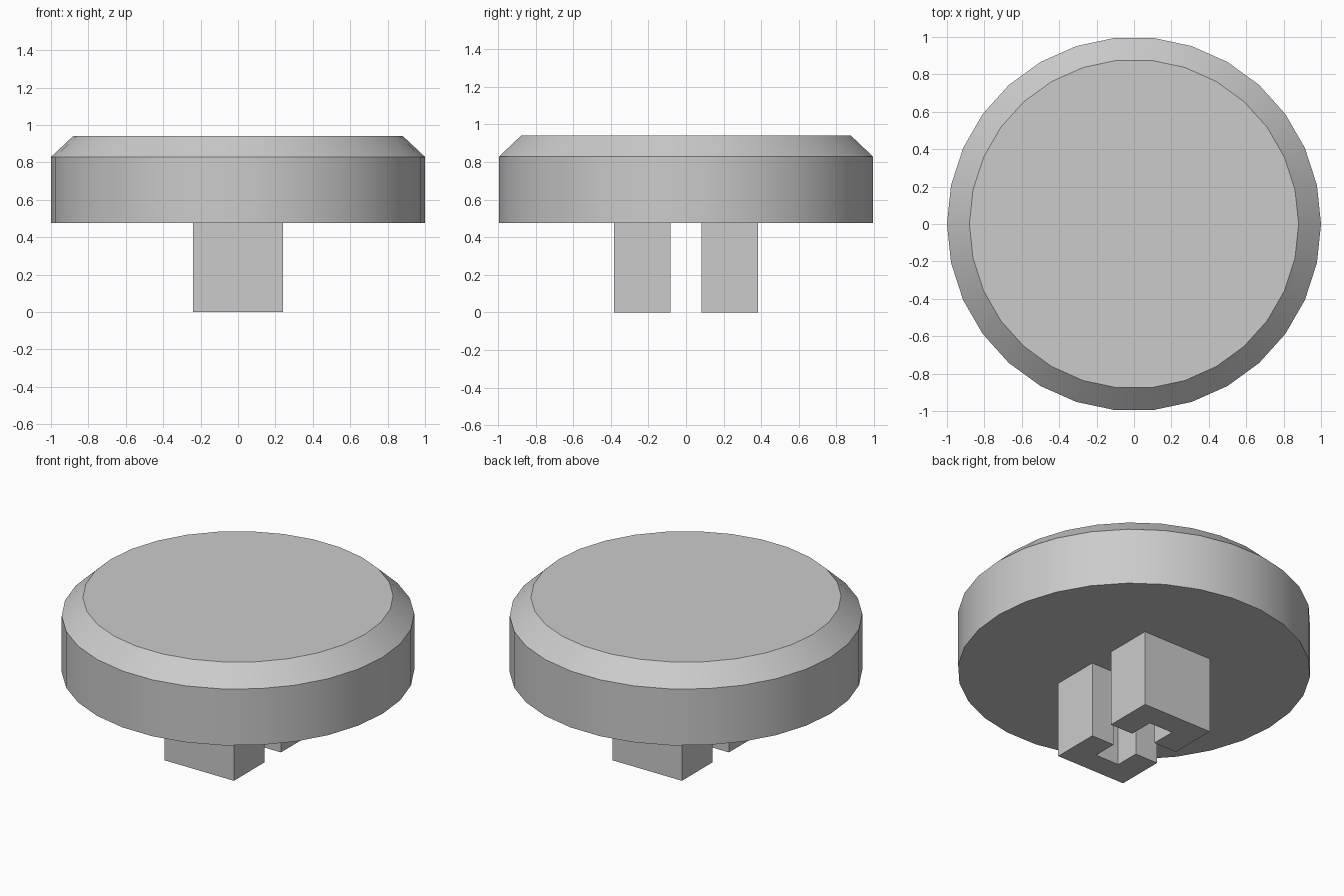
import bpy, bmesh, math
from mathutils import Matrix

cube = bpy.data.objects.get("Cube")
if cube:
    bpy.data.objects.remove(cube, do_unlink=True)

GREY = (0.6, 0.6, 0.6, 1.0)
mat = bpy.data.materials.new("plain grey")
mat.use_nodes = True
mat.diffuse_color = GREY
mat.node_tree.nodes["Principled BSDF"].inputs["Base Color"].default_value = GREY

SIDES = 30
BASE, SHOULDER, TOP = 0.476, 0.829, 0.942


def finish(bm, name):
    bmesh.ops.recalc_face_normals(bm, faces=bm.faces)
    mesh = bpy.data.meshes.new(name)
    bm.to_mesh(mesh)
    bm.free()
    mesh.materials.append(mat)
    obj = bpy.data.objects.new(name, mesh)
    bpy.context.collection.objects.link(obj)
    return obj


# Round cap: stacked rings of the side profile, closed at both ends
bm = bmesh.new()
rings = []
for radius, z in ((1.0, BASE), (1.0, SHOULDER), (0.88, TOP)):
    rings.append([bm.verts.new((radius * math.cos(i * math.tau / SIDES),
                                radius * math.sin(i * math.tau / SIDES), z))
                  for i in range(SIDES)])
for low, high in zip(rings, rings[1:]):
    for i in range(SIDES):
        j = (i + 1) % SIDES
        bm.faces.new((low[i], low[j], high[j], high[i]))
bm.faces.new(rings[0])
bm.faces.new(rings[-1])
cap = finish(bm, "round_cap")
bpy.ops.object.select_all(action='DESELECT')
cap.select_set(True)
bpy.context.view_layer.objects.active = cap
bpy.ops.object.shade_smooth_by_angle(angle=math.radians(30))

# Two U-shaped prongs, leaving a cross-shaped slot between them
HALF, OUTER, SLOT, NOTCH = 0.24, 0.383, 0.082, 0.237
outline = [(-HALF, SLOT), (-SLOT, SLOT), (-SLOT, NOTCH), (SLOT, NOTCH),
           (SLOT, SLOT), (HALF, SLOT), (HALF, OUTER), (-HALF, OUTER)]
for name, turn in (("back_prong", 0), ("front_prong", math.pi)):
    bm = bmesh.new()
    face = bm.faces.new([bm.verts.new((x, y, 0)) for x, y in outline])
    grown = bmesh.ops.extrude_face_region(bm, geom=[face])["geom"]
    bmesh.ops.translate(bm, vec=(0, 0, BASE),
                        verts=[v for v in grown if isinstance(v, bmesh.types.BMVert)])
    bm.transform(Matrix.Rotation(turn, 4, 'Z'))
    # Keep the bottom face, which the extrusion may have dropped
    if not any(f.calc_center_median().z < 0.001 for f in bm.faces):
        bmesh.ops.holes_fill(bm, edges=[e for e in bm.edges if e.is_boundary])
    finish(bm, name)
